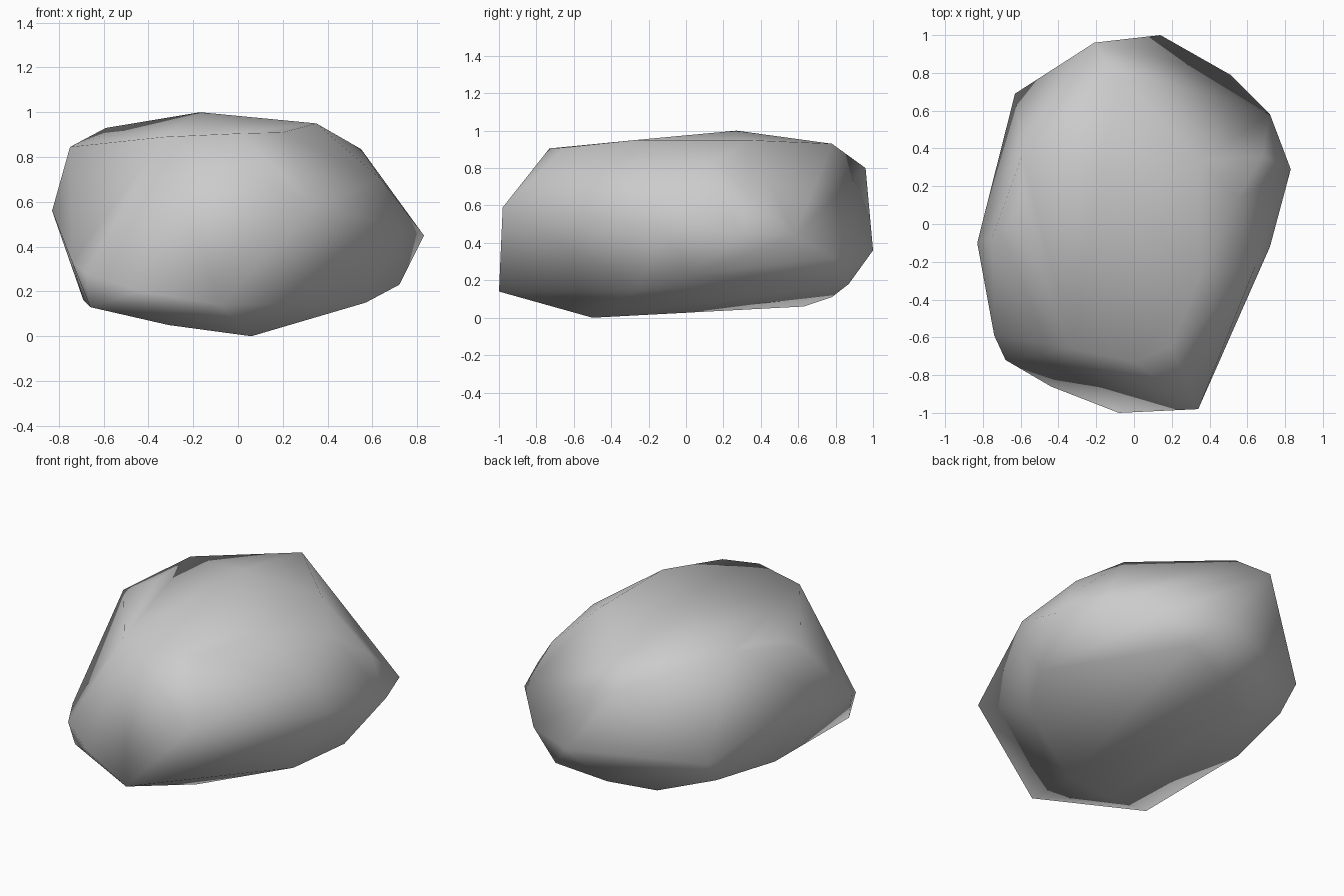
import bpy
import bmesh
from mathutils import Vector

default_cube = bpy.data.objects.get("Cube")
if default_cube:
    bpy.data.objects.remove(default_cube, do_unlink=True)


def make_material(name, value):
    material = bpy.data.materials.new(name)
    material.use_nodes = True
    colour = (value, value, value, 1.0)
    material.diffuse_color = colour
    shader = material.node_tree.nodes["Principled BSDF"]
    shader.inputs["Base Color"].default_value = colour
    shader.inputs["Roughness"].default_value = 0.9
    return material


def faceted_stone(name, corners, material):
    """Wrap a skin of flat planes around a few chiselled corners."""
    bm = bmesh.new()
    for corner in corners:
        bm.verts.new(Vector(corner))
    bmesh.ops.convex_hull(bm, input=bm.verts, use_existing_faces=False)
    loose = {v for v in bm.verts if not v.link_faces}
    bmesh.ops.delete(bm, geom=list(loose), context="VERTS")
    bmesh.ops.recalc_face_normals(bm, faces=bm.faces)
    mesh = bpy.data.meshes.new(name)
    bm.to_mesh(mesh)
    bm.free()
    mesh.materials.append(material)
    stone = bpy.data.objects.new(name, mesh)
    bpy.context.scene.collection.objects.link(stone)
    bpy.ops.object.select_all(action="DESELECT")
    bpy.context.view_layer.objects.active = stone
    stone.select_set(True)
    bpy.ops.object.shade_smooth()
    return stone


stone_grey = make_material("stone grey", 0.6)

# Gently sloping top of the boulder
crown = [
    (-.17, .27, 1), (-.59, .37, .93), (-.6, .05, .9), (-.1, .78, .93),
    (.35, .33, .95), (.35, -.27, .95), (.2, -.65, .91), (0, -.73, .905),
    (-.33, -.66, .89), (-.75, -.07, .845), (.55, .14, .835),
]

# Widest band, from the front nose around the right side to the back and left
girdle = [
    (.34, -.98, .59), (.64, -.23, .7), (.72, -.12, .48), (.68, .36, .65),
    (.83, .29, .45), (.72, .58, .44), (.51, .79, .32), (.14, 1, .36),
    (-.21, .96, .8), (-.44, .78, .52), (-.63, .69, .35), (-.83, -.1, .56),
    (-.74, -.59, .33),
]

# Low lip under the front face
lip = [(-.68, -.72, .28), (-.66, -.68, .13), (-.44, -.86, .2), (-.08, -1, .14)]

# Undercut lower edge and the resting underside
foot = [
    (.06, -.5, 0), (.57, -.26, .15), (.72, .03, .23), (.3, .87, .18),
    (0, .78, .11), (-.24, .63, .06), (-.61, .57, .2), (-.69, .1, .16),
    (-.31, -.6, .05),
]

faceted_stone("boulder", crown + girdle + lip + foot, stone_grey)
